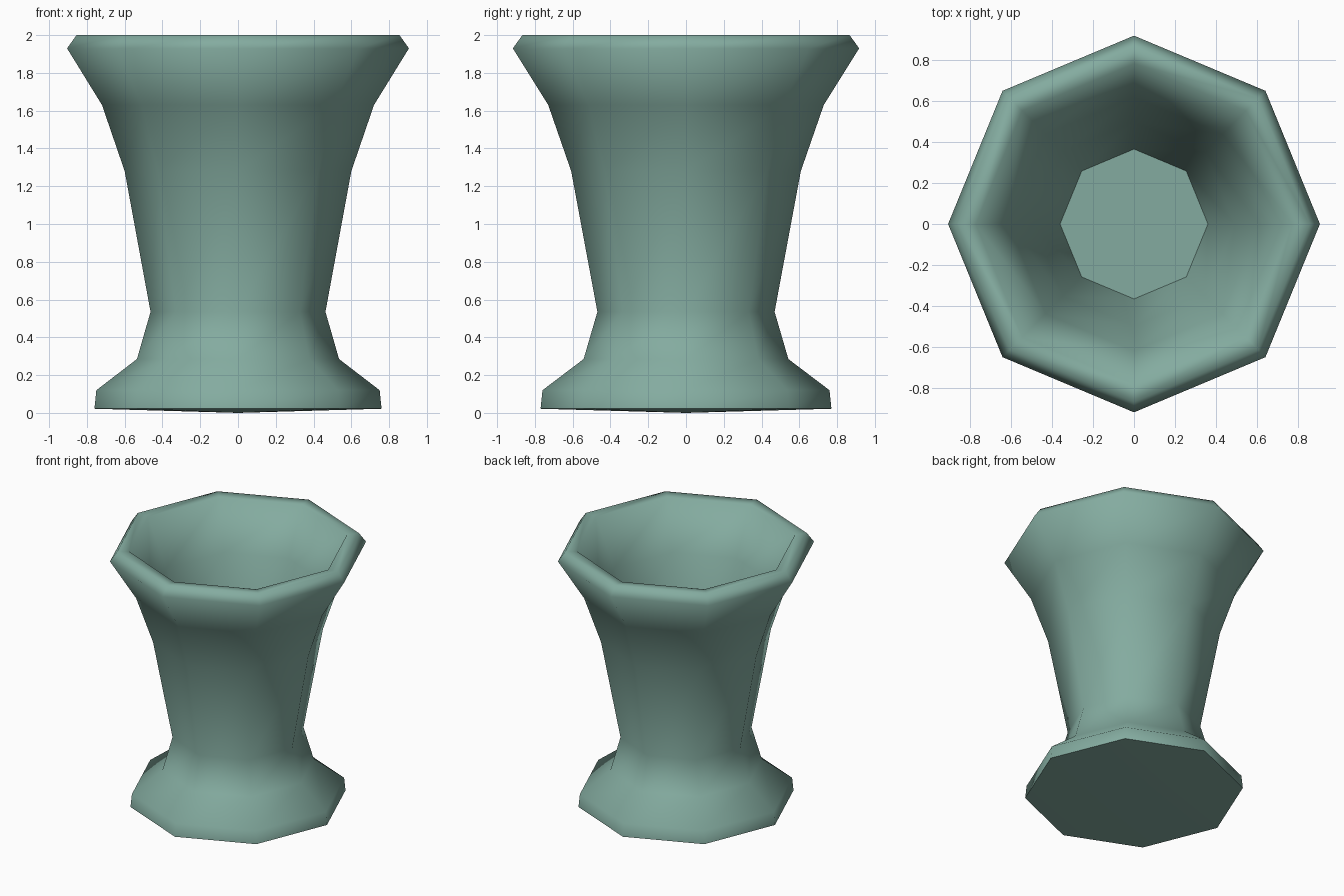
import bpy, bmesh, math

if "Cube" in bpy.data.objects:
    bpy.data.objects.remove(bpy.data.objects["Cube"])

SIDES = 8
# (radius, height) from the foot, up the outside, over the rim, down the inside
PROFILE = [(0.76, 0.022), (0.75, 0.12), (0.535, 0.285), (0.463, 0.535),
           (0.60, 1.28), (0.72, 1.63), (0.905, 1.93), (0.855, 2.0),
           (0.77, 1.995), (0.61, 1.64), (0.49, 1.28), (0.36, 0.53)]

glaze = bpy.data.materials.new("sage green glaze")
glaze.diffuse_color = (0.23, 0.41, 0.35, 1)
glaze.use_nodes = True
glaze.node_tree.nodes["Principled BSDF"].inputs["Base Color"].default_value = glaze.diffuse_color

# eight-sided vase, spun from the profile
bm = bmesh.new()
rings = []
for r, z in PROFILE:
    ring = []
    for i in range(SIDES):
        a = 2 * math.pi * i / SIDES
        ring.append(bm.verts.new((r * math.cos(a), r * 1.013 * math.sin(a), z)))
    rings.append(ring)
for lo, hi in zip(rings, rings[1:]):
    for i in range(SIDES):
        j = (i + 1) % SIDES
        bm.faces.new((lo[i], lo[j], hi[j], hi[i]))

# inner floor, and an underside bulging slightly to the ground
bm.faces.new(rings[-1])
centre = bm.verts.new((0, 0, 0))
for i in range(SIDES):
    bm.faces.new((rings[0][(i + 1) % SIDES], rings[0][i], centre))

mesh = bpy.data.meshes.new("vase")
bm.to_mesh(mesh)
bm.free()
mesh.materials.append(glaze)
vase = bpy.data.objects.new("vase", mesh)
bpy.context.collection.objects.link(vase)

# smooth body, crisp foot edge and floor edge
bpy.context.view_layer.objects.active = vase
vase.select_set(True)
bpy.ops.object.shade_smooth_by_angle(angle=math.radians(72))
